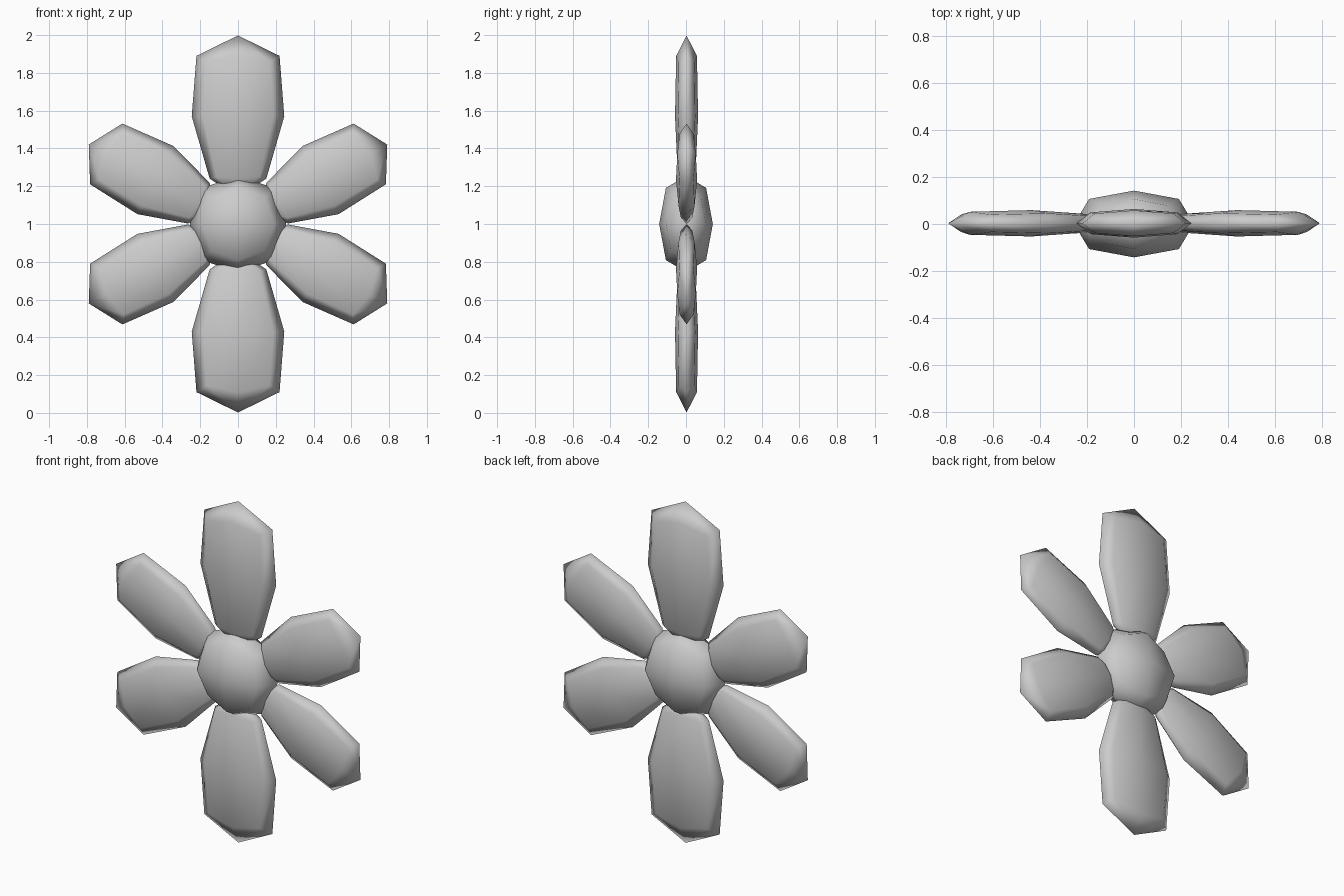
import bpy, bmesh, math
from mathutils import Matrix

if "Cube" in bpy.data.objects:
    bpy.data.objects.remove(bpy.data.objects["Cube"])

CENTRE = Matrix.Translation((0, 0, 1))


def finish(name, bm, matrix):
    bmesh.ops.transform(bm, matrix=matrix, verts=bm.verts)
    bmesh.ops.recalc_face_normals(bm, faces=bm.faces)
    for f in bm.faces:
        f.smooth = True
    me = bpy.data.meshes.new(name)
    bm.to_mesh(me)
    bm.free()
    ob = bpy.data.objects.new(name, me)
    bpy.context.collection.objects.link(ob)
    return ob


# rounded centre: a flattened box softened once
bm = bmesh.new()
bmesh.ops.create_cube(bm, size=1)
bmesh.ops.scale(bm, vec=(0.51, 0.284, 0.51), verts=bm.verts)
core = finish("flower_centre", bm, CENTRE)
sub = core.modifiers.new("soften", 'SUBSURF')
sub.levels = sub.render_levels = 1
sub.use_limit_surface = False


# petal: eight-sided sections closed by a point at each end
# section = (distance, half width, half thickness, corner pull-in)
def petal(name, angle, tip, sections):
    bm = bmesh.new()
    rings = []
    for d, w, t, pull in sections:
        ring = []
        for i in range(8):
            a = i * math.pi / 4
            k = 1.0 if i % 2 == 0 else 1.07
            ring.append(bm.verts.new((w * k * math.cos(a), t * k * math.sin(a),
                                      d - (pull if i % 2 else 0))))
        rings.append(ring)
    for a, b in zip(rings, rings[1:]):
        for i in range(8):
            j = (i + 1) % 8
            bm.faces.new((a[i], a[j], b[j], b[i]))
    # caps made of four quads around the end point
    for ring, z in ((rings[0], 0.14), (rings[-1], tip)):
        v = bm.verts.new((0, 0, z))
        for i in range(0, 8, 2):
            bm.faces.new((v, ring[i], ring[i + 1], ring[(i + 2) % 8]))
    offset = Matrix.Translation((0, 0.003, 0))
    finish(name, bm, CENTRE @ offset @ Matrix.Rotation(math.radians(angle), 4, 'Y'))


LONG = [(0.24, 0.15, 0.046, -0.01), (0.57, 0.245, 0.061, 0.0), (0.89, 0.22, 0.055, 0.035)]
SHORT = [(0.235, 0.122, 0.04, -0.01), (0.495, 0.204, 0.056, 0.0), (0.79, 0.182, 0.049, 0.03)]

# long petals above and below
petal("top_petal", 0, 0.998, LONG)
petal("bottom_petal", 180, 0.998, LONG)

# four shorter side petals
for side, s in (("right", 1), ("left", -1)):
    petal(side + "_upper_petal", s * 62, 0.895, SHORT)
    petal(side + "_lower_petal", s * 118, 0.895, SHORT)
